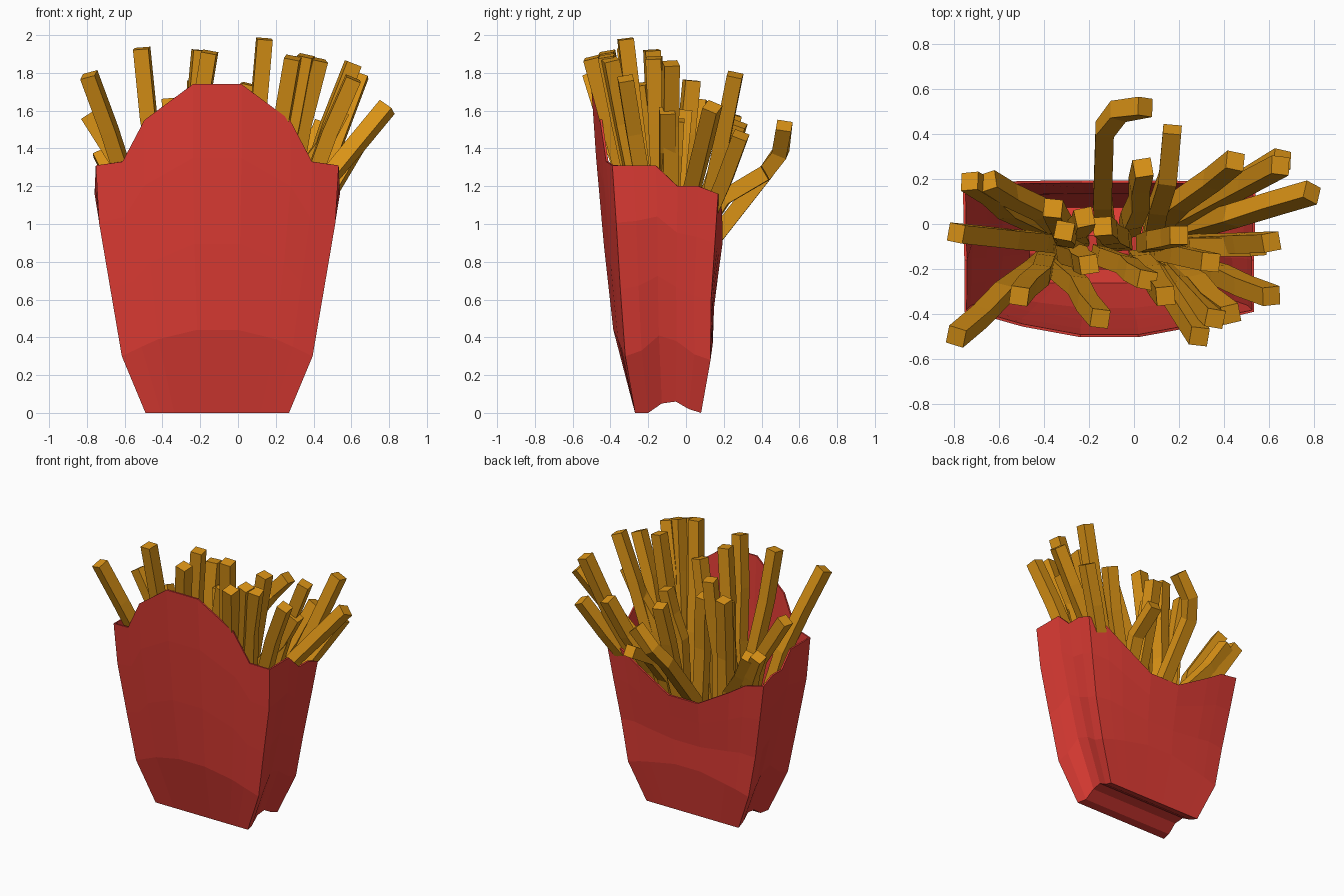
import bpy, bmesh, math, random
from mathutils import Vector

if "Cube" in bpy.data.objects:
    bpy.data.objects.remove(bpy.data.objects["Cube"])

random.seed(4)
CX = -0.11


def material(name, rgb):
    m = bpy.data.materials.new(name)
    m.diffuse_color = (*rgb, 1)
    m.use_nodes = True
    m.node_tree.nodes["Principled BSDF"].inputs["Base Color"].default_value = m.diffuse_color
    return m


RED = material("carton_red", (0.74, 0.045, 0.035))
GOLD = material("fry_gold", (0.70, 0.29, 0.008))


def make_object(name, bm, mat):
    bmesh.ops.recalc_face_normals(bm, faces=bm.faces)
    me = bpy.data.meshes.new(name)
    bm.to_mesh(me)
    bm.free()
    me.materials.append(mat)
    ob = bpy.data.objects.new(name, me)
    bpy.context.collection.objects.link(ob)
    return ob


def interp(z, table):
    for (a, va), (b, vb) in zip(table, table[1:]):
        if z <= b:
            return va + (vb - va) * (z - a) / (b - a)
    return table[-1][1]


# Carton outline against height: half width, corner depths, panel bulges
HALF = [(0, .38), (.3, .505), (1.15, .65), (1.31, .643), (1.75, .643)]
FRONT = [(0, -.27), (.35, -.33), (.87, -.36), (1.31, -.39), (1.75, -.40)]
BACK = [(0, .08), (.28, .13), (.56, .13), (1.15, .17)]
BULGE_F = [(0, 0), (.43, .05), (.87, .075), (1.1, .075), (1.75, .105)]
BULGE_B = [(0, 0), (.3, .01), (.6, .02), (.95, .045), (1.15, .045)]

# Panel columns: position across, crease height, rim height
front_half = [(1, .30, 1.31), (.78, .35, 1.33), (.6, .39, 1.55), (.2, .44, 1.74)]
back_half = [(1, .28, 1.16), (.78, .31, 1.13), (.6, .33, 1.05), (.2, .37, .90)]
# Gusset columns: depth fraction, bottom height, inset, crease height, rim height
side = [(.2, 0, .015, .33, 1.31), (.41, .05, .04, .41, 1.31),
        (.61, .06, .04, .38, 1.20), (.81, .02, .015, .31, 1.20)]


def heights(z0, crease, rim):
    return [z0, crease] + [crease + (rim - crease) * t for t in (.35, .7, 1)]


def panel_column(f, crease, rim, front):
    out = []
    for z in heights(0, crease, rim):
        b = min(1, 1.04 * (1 - abs(f) ** 1.8))
        y = (interp(z, FRONT) - b * interp(z, BULGE_F) if front
             else interp(z, BACK) + b * interp(z, BULGE_B))
        out.append((CX + f * interp(z, HALF), y, z))
    return out


def side_column(s, t, z0, inset, crease, rim):
    out = []
    for i, z in enumerate(heights(z0, crease, rim)):
        y = interp(z, FRONT) * (1 - t) + interp(z, BACK) * t
        k = inset * (1, 1, .5, .2, 0)[i]
        out.append((CX + s * (interp(z, HALF) - k), y, z))
    return out


def mirrored(half):
    return [(-f, c, r) for f, c, r in half] + half[::-1]


cols = [panel_column(*c, True) for c in mirrored(front_half)]
cols += [side_column(1, *c) for c in side]
cols += [panel_column(*c, False) for c in mirrored(back_half)[::-1]]
cols += [side_column(-1, *c) for c in side[::-1]]

bm = bmesh.new()
grid = [[bm.verts.new(p) for p in c] for c in cols]
n = len(grid)
for i in range(n):
    a, b = grid[i], grid[(i + 1) % n]
    for j in range(4):
        bm.faces.new((a[j], b[j], b[j + 1], a[j + 1]))
# Arched floor in strips between the two gussets
bottom = [c[0] for c in grid]
right, left = bottom[8:12], bottom[20:24][::-1]
bm.faces.new(bottom[0:8] + [right[0], left[0]])
for i in range(3):
    bm.faces.new((left[i], right[i], right[i + 1], left[i + 1]))
bm.faces.new([left[3], right[3]] + bottom[12:20])
carton = make_object("carton", bm, RED)
wall = carton.modifiers.new("card", 'SOLIDIFY')
wall.thickness = 0.012
wall.offset = -1


# Fries: square bars swept along a bent path
def fry(name, path, w=.082):
    path = [Vector(p) for p in path]
    turn = random.uniform(-.25, .25)
    ref = Vector((math.cos(turn), math.sin(turn), 0))
    bm = bmesh.new()
    rings = []
    for i, p in enumerate(path):
        d = (path[min(i + 1, len(path) - 1)] - path[max(i - 1, 0)]).normalized()
        u = (ref - d * ref.dot(d)).normalized()
        v = d.cross(u)
        rings.append([bm.verts.new(p + (u * a + v * b) * w / 2)
                      for a, b in ((-1, -1), (1, -1), (1, 1), (-1, 1))])
    for a, b in zip(rings, rings[1:]):
        for j in range(4):
            k = (j + 1) % 4
            bm.faces.new((a[j], a[k], b[k], b[j]))
    bm.faces.new(rings[0])
    bm.faces.new(rings[-1])
    make_object(name, bm, GOLD)


def clamp(v, lo, hi):
    return max(lo, min(hi, v))


# Tip x, y, z and base x
tips = [
    (-.79, -.50, 1.79, -.40), (-.79, -.04, 1.58, -.36), (-.73, .19, 1.38, -.38),
    (-.65, .19, 1.36, -.30), (-.51, -.32, 1.93, -.38), (-.36, .07, 1.66, -.30),
    (-.31, -.03, 1.60, -.25), (-.22, .03, 1.76, -.25), (-.20, -.18, 1.92, -.32),
    (-.15, -.42, 1.91, -.36), (-.14, -.01, 1.60, -.05), (.04, .25, 1.58, -.02),
    (.06, -.25, 1.74, -.15), (.14, -.32, 1.98, .02), (.29, -.50, 1.88, .08),
    (.36, -.42, 1.89, .13), (.43, -.40, 1.87, .12), (.34, -.17, 1.88, .10),
    (.61, -.32, 1.77, .16), (.61, -.08, 1.85, .15), (.65, .26, 1.79, .12),
    (.66, .29, 1.47, .16), (.45, .28, 1.53, .08), (.79, .14, 1.62, .17),
    (.55, -.10, 1.60, .16), (.20, -.05, 1.55, .05),
]
for i, (x, y, z, bx) in enumerate(tips):
    by = clamp(-.1 + .25 * (y + .1), -.17, -.02)
    zr = 1.0 if y > .15 else 1.2
    wob = random.uniform(-.04, .04)

    def along(t, h, w=0):
        return (bx + (x - bx) * t + w, by + (y - by) * t, h)

    rim = along(.42, zr, wob)
    rim = (clamp(rim[0], -.66, .44), clamp(rim[1], -.34, .1), zr)
    fry(f"fry_{i + 1}", [along(0, .2), along(.14, .65), rim,
                         along(.72, zr + (z - zr) * .5), (x, y, z)])

# Two drooping fries over the back rim
fry("back_fry_hooked", [(-.12, -.08, .3), (-.14, .1, .86), (-.13, .42, 1.27),
                        (-.07, .50, 1.38), (.05, .52, 1.52)])
fry("back_fry_drooping", [(.08, -.08, .3), (.11, .08, .96), (.15, .2, 1.14), (.17, .42, 1.27)])
